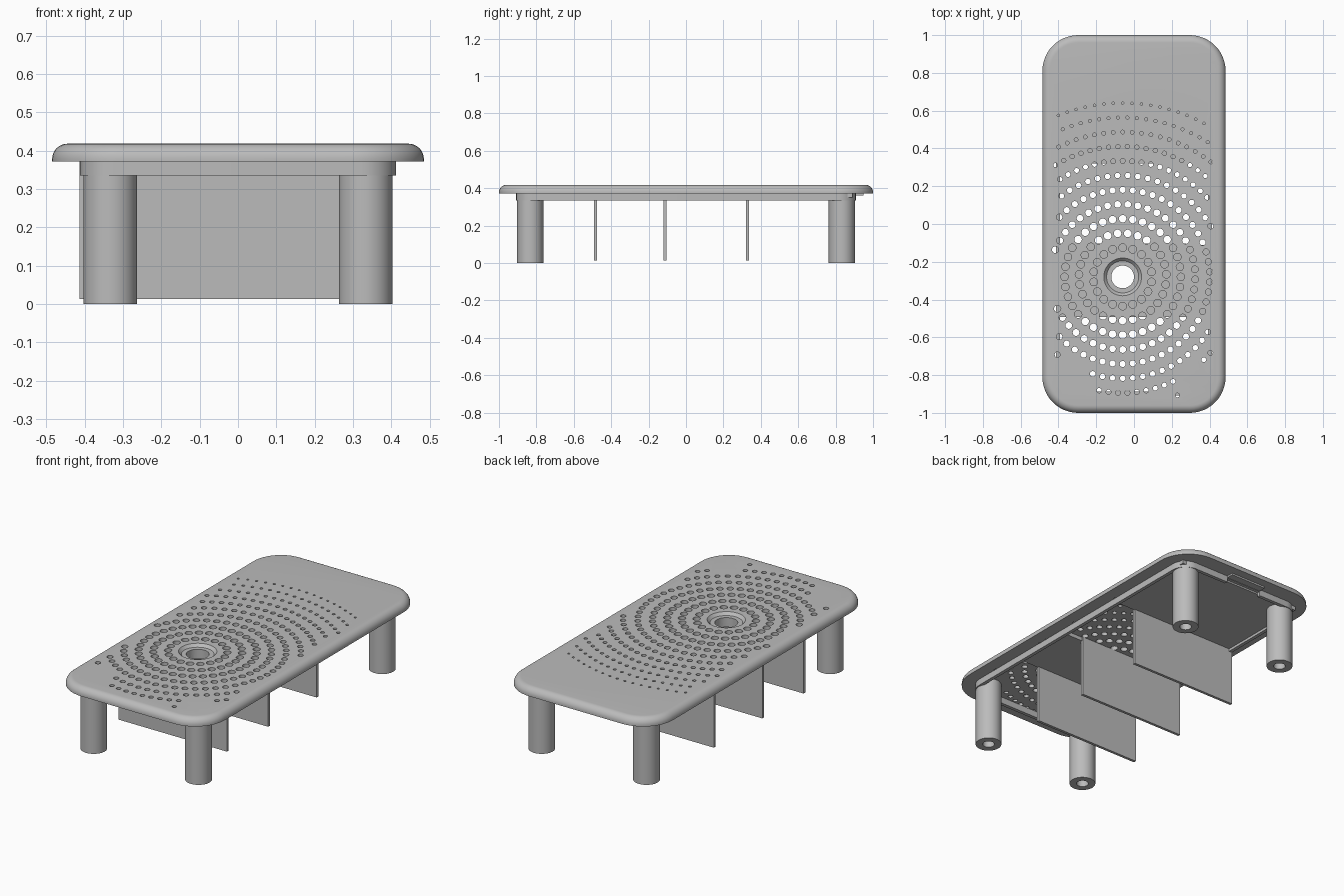
import bpy, bmesh, math
from mathutils import Vector

cube = bpy.data.objects.get("Cube")
if cube:
    bpy.data.objects.remove(cube, do_unlink=True)

grey = bpy.data.materials.new("plain grey")
grey.use_nodes = True
COLOUR = (0.5, 0.5, 0.5, 1)
grey.diffuse_color = COLOUR
grey.node_tree.nodes["Principled BSDF"].inputs["Base Color"].default_value = COLOUR

TOP, UNDER, RIM_Z, FLOOR_Z = 0.418, 0.372, 0.335, 0.35
CENTRE = Vector((-0.06, -0.28))
LEGS = [Vector((sx * 0.333, sy * 0.833)) for sx in (-1, 1) for sy in (-1, 1)]


def finish(name, bm, smooth=False):
    bmesh.ops.recalc_face_normals(bm, faces=bm.faces)
    mesh = bpy.data.meshes.new(name)
    bm.to_mesh(mesh)
    bm.free()
    mesh.materials.append(grey)
    obj = bpy.data.objects.new(name, mesh)
    bpy.context.collection.objects.link(obj)
    if smooth:
        shade(obj)
    return obj


def activate(obj):
    bpy.ops.object.select_all(action="DESELECT")
    obj.select_set(True)
    bpy.context.view_layer.objects.active = obj


def shade(obj):
    activate(obj)
    bpy.ops.object.shade_smooth_by_angle(angle=math.radians(35))


def cut(obj, cutter):
    mod = obj.modifiers.new("cut", "BOOLEAN")
    mod.operation, mod.solver, mod.object = "DIFFERENCE", "EXACT", cutter
    activate(obj)
    bpy.ops.object.modifier_apply(modifier="cut")


def rounded_rect(hx, hy, r, steps=12):
    pts = []
    for i, (sx, sy) in enumerate(((1, 1), (-1, 1), (-1, -1), (1, -1))):
        for k in range(steps + 1):
            a = math.pi / 2 * (i + k / steps)
            pts.append((sx * (hx - r) + r * math.cos(a), sy * (hy - r) + r * math.sin(a)))
    return pts


def circle(c, r, n):
    return [(c[0] + r * math.cos(math.tau * i / n), c[1] + r * math.sin(math.tau * i / n))
            for i in range(n)]


def loft(bm, sections, closed=False):
    """Join (outline, z) sections, capping the ends or closing into a ring."""
    rings = [[bm.verts.new((x, y, z)) for x, y in pts] for pts, z in sections]
    pairs = list(zip(rings, rings[1:])) + ([(rings[-1], rings[0])] if closed else [])
    for a, b in pairs:
        n = len(a)
        for i in range(n):
            bm.faces.new((a[i], a[(i + 1) % n], b[(i + 1) % n], b[i]))
    if not closed:
        bm.faces.new(rings[0][::-1])
        bm.faces.new(rings[-1])


def box(name, x0, x1, y0, y1, z0, z1):
    bm = bmesh.new()
    loft(bm, [([(x0, y0), (x1, y0), (x1, y1), (x0, y1)], z) for z in (z0, z1)])
    return finish(name, bm)


# Plate with a rounded upper edge
bm = bmesh.new()
R = 0.04
sections = [(rounded_rect(0.485, 1.0, 0.19), UNDER)]
for k in range(9):
    a = math.pi / 2 * k / 8
    inset = R * (1 - math.cos(a))
    sections.append((rounded_rect(0.485 - inset, 1.0 - inset, 0.19 - inset),
                     TOP - R + R * math.sin(a)))
loft(bm, sections)
plate = finish("top_plate", bm)

# Concentric holes, skipping the leg positions and the border
bm = bmesh.new()
for k in range(11):
    ring = 0.155 + 0.0765 * k
    size = 0.0205 - 0.0003 * k if k < 3 else 0.0195 - 0.0016 * (k - 2)
    count = round(math.tau * ring / (0.054 if k < 6 else 0.05))
    for i in range(count):
        a = math.tau * (i + 0.5 * (k % 2)) / count + math.pi / 2
        p = CENTRE + ring * Vector((math.cos(a), math.sin(a)))
        if not (-0.42 < p.x < 0.412 and p.y > -0.925):
            continue
        if p.y < 0 and min((p - leg).length for leg in LEGS) < 0.117:
            continue
        loft(bm, [(circle(p, size, 14), z) for z in (UNDER - 0.01, TOP + 0.01)])
holes = finish("hole_cutter", bm)

# Stepped central drain
bm = bmesh.new()
loft(bm, [(circle(CENTRE, r, 48), z) for r, z in
          ((0.06, 0.3), (0.06, 0.402), (0.085, 0.402), (0.1, TOP), (0.1, 0.44))])
drain = finish("drain_cutter", bm)
cut(plate, holes)
cut(plate, drain)
shade(plate)

# Closed floors below two of the compartments
front_floor = box("front_floor", -0.4, 0.4, -0.485, -0.11, FLOOR_Z, UNDER)
back_floor = box("back_floor", -0.4, 0.4, 0.33, 0.89, FLOOR_Z, UNDER)
cut(front_floor, drain)
for helper in (holes, drain):
    bpy.data.objects.remove(helper, do_unlink=True)

# Rim wall under the plate, with a notch at the back
bm = bmesh.new()
outer, inner = rounded_rect(0.412, 0.908, 0.09), rounded_rect(0.392, 0.888, 0.07)
loft(bm, [(outer, RIM_Z), (outer, UNDER), (inner, UNDER), (inner, RIM_Z)], closed=True)
rim = finish("under_rim", bm)
notch = box("notch_cutter", -0.13, 0.1, 0.87, 0.95, 0.3, 0.36)
cut(rim, notch)
bpy.data.objects.remove(notch, do_unlink=True)
shade(rim)
box("back_tab", -0.13, 0.1, 0.88, 0.95, 0.362, UNDER)

# Legs with a blind hole in the foot
for leg in LEGS:
    bm = bmesh.new()
    loft(bm, [(circle(leg, r, 40), z) for r, z in
              ((0.032, 0.06), (0.032, 0), (0.07, 0), (0.07, UNDER))])
    finish(("front" if leg.y < 0 else "back") + ("_left" if leg.x > 0 else "_right") + "_leg",
           bm, True)

# Hanging dividers
for name, y in (("front", -0.485), ("middle", -0.111), ("back", 0.329)):
    box(name + "_divider", -0.413, 0.275, y - 0.008, y + 0.008, 0.013, UNDER)
